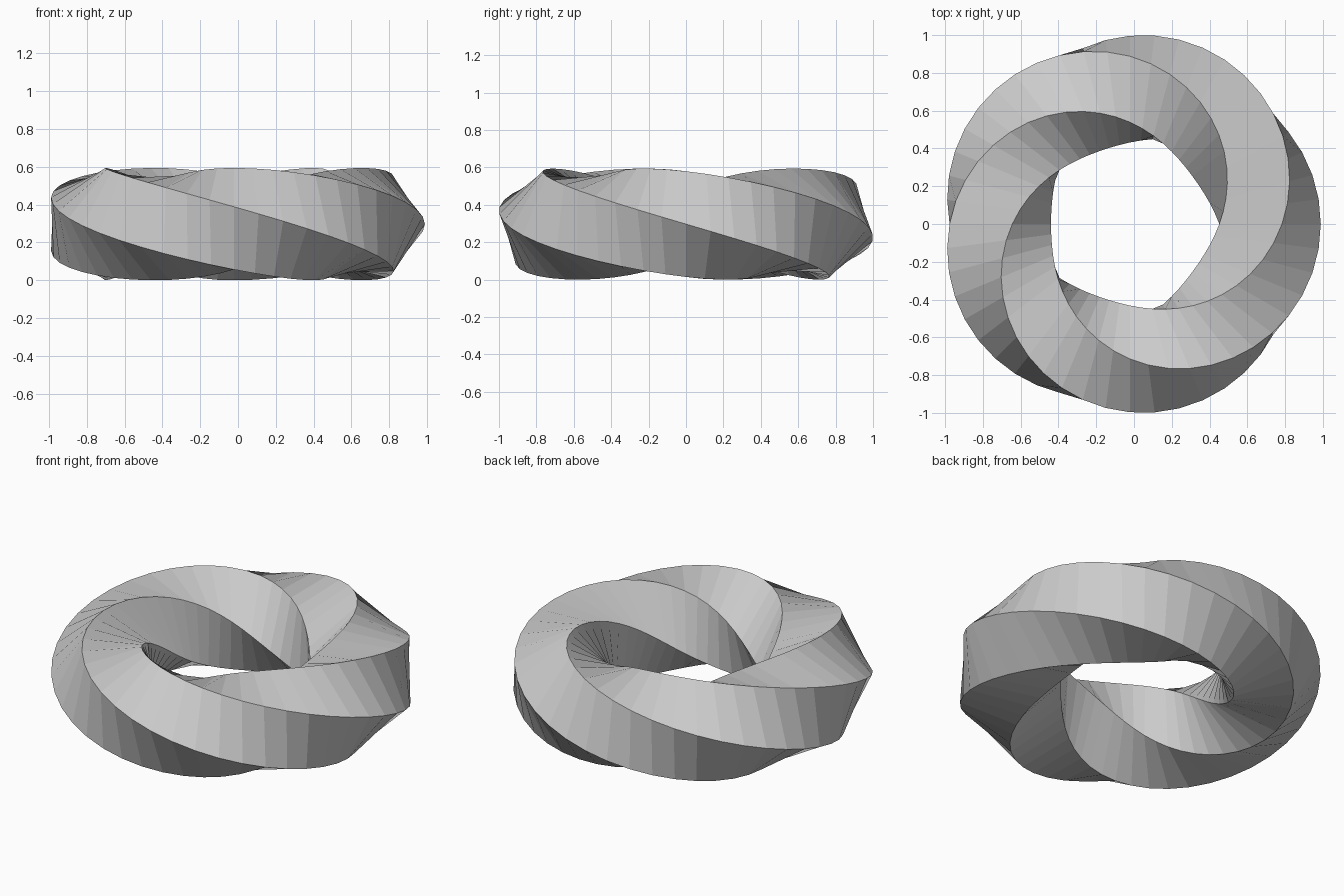
import bpy, bmesh
from math import radians, tau
from mathutils import Matrix, Vector

old = bpy.data.objects.get("Cube")
if old:
    bpy.data.objects.remove(old, do_unlink=True)

SIDES, STEPS = 5, 48
RING, TUBE = 0.714, 0.297

# Plain grey
grey = bpy.data.materials.new("light_grey")
grey.use_nodes = True
colour = (0.6, 0.6, 0.6, 1)
grey.diffuse_color = colour
grey.node_tree.nodes["Principled BSDF"].inputs["Base Color"].default_value = colour

# Pentagonal section swept round a circle, making one full turn about its path
bm = bmesh.new()
rings = []
for i in range(STEPS):
    turn = tau * i / STEPS
    sweep = Matrix.Rotation(turn, 4, "Z") @ Matrix.Translation((RING, 0, 0))
    ring = []
    for k in range(SIDES):
        twist = Matrix.Rotation(turn - tau * k / SIDES, 4, "Y")
        ring.append(bm.verts.new(sweep @ twist @ Vector((TUBE, 0, 0))))
    rings.append(ring)

# Flat faces joining each section to the next
for i, a in enumerate(rings):
    b = rings[(i + 1) % STEPS]
    for k in range(SIDES):
        n = (k + 1) % SIDES
        bm.faces.new((a[k], b[k], b[n], a[n]))
bmesh.ops.recalc_face_normals(bm, faces=bm.faces)

# Rest on the ground, centred by extent
axes = [[v.co[j] for v in bm.verts] for j in range(3)]
mid = [(min(c) + max(c)) / 2 for c in axes]
bmesh.ops.translate(bm, verts=bm.verts, vec=(-mid[0], -mid[1], -min(axes[2])))

mesh = bpy.data.meshes.new("twisted_ring")
bm.to_mesh(mesh)
bm.free()
mesh.materials.append(grey)
bpy.context.collection.objects.link(bpy.data.objects.new("twisted_ring", mesh))
